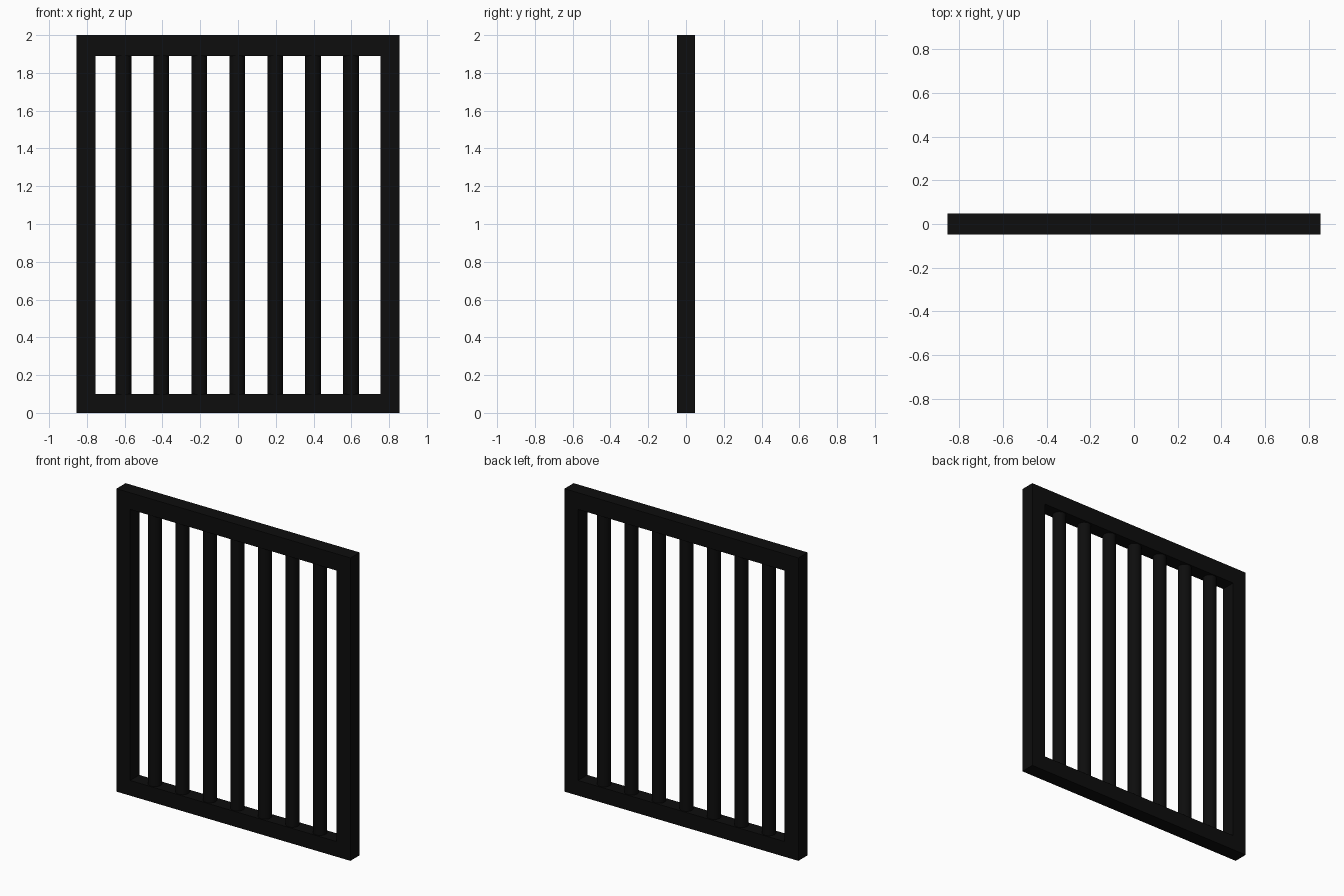
import bpy
import math

if "Cube" in bpy.data.objects:
    bpy.data.objects.remove(bpy.data.objects["Cube"])

W, H, D = 1.71, 2.0, 0.096
SIDE, TOP, BOTTOM = 0.10, 0.11, 0.10

black = bpy.data.materials.new("black_paint")
black.diffuse_color = (0.004, 0.004, 0.004, 1)
black.use_nodes = True
black.node_tree.nodes["Principled BSDF"].inputs["Base Color"].default_value = black.diffuse_color


def box(name, x0, x1, z0, z1):
    bpy.ops.mesh.primitive_cube_add(size=1, location=((x0 + x1) / 2, 0, (z0 + z1) / 2))
    o = bpy.context.object
    o.name = name
    o.scale = (x1 - x0, D, z1 - z0)
    bpy.ops.object.transform_apply(location=False, rotation=False, scale=True)
    o.data.materials.append(black)


# Outer frame: full-width rails with side posts between them
box("top_rail", -W / 2, W / 2, H - TOP, H)
box("bottom_rail", -W / 2, W / 2, 0, BOTTOM)
box("left_post", -W / 2, -W / 2 + SIDE, BOTTOM, H - TOP)
box("right_post", W / 2 - SIDE, W / 2, BOTTOM, H - TOP)

# Seven round upright bars
for i in range(7):
    bpy.ops.mesh.primitive_cylinder_add(
        vertices=16, radius=0.042, depth=H - TOP - BOTTOM, end_fill_type='NOTHING',
        location=(-0.004 + (i - 3) * 0.201, 0, (H - TOP + BOTTOM) / 2))
    bar = bpy.context.object
    bar.name = f"bar_{i + 1}"
    bar.data.materials.append(black)
    bpy.ops.object.shade_smooth_by_angle(angle=math.radians(40))
